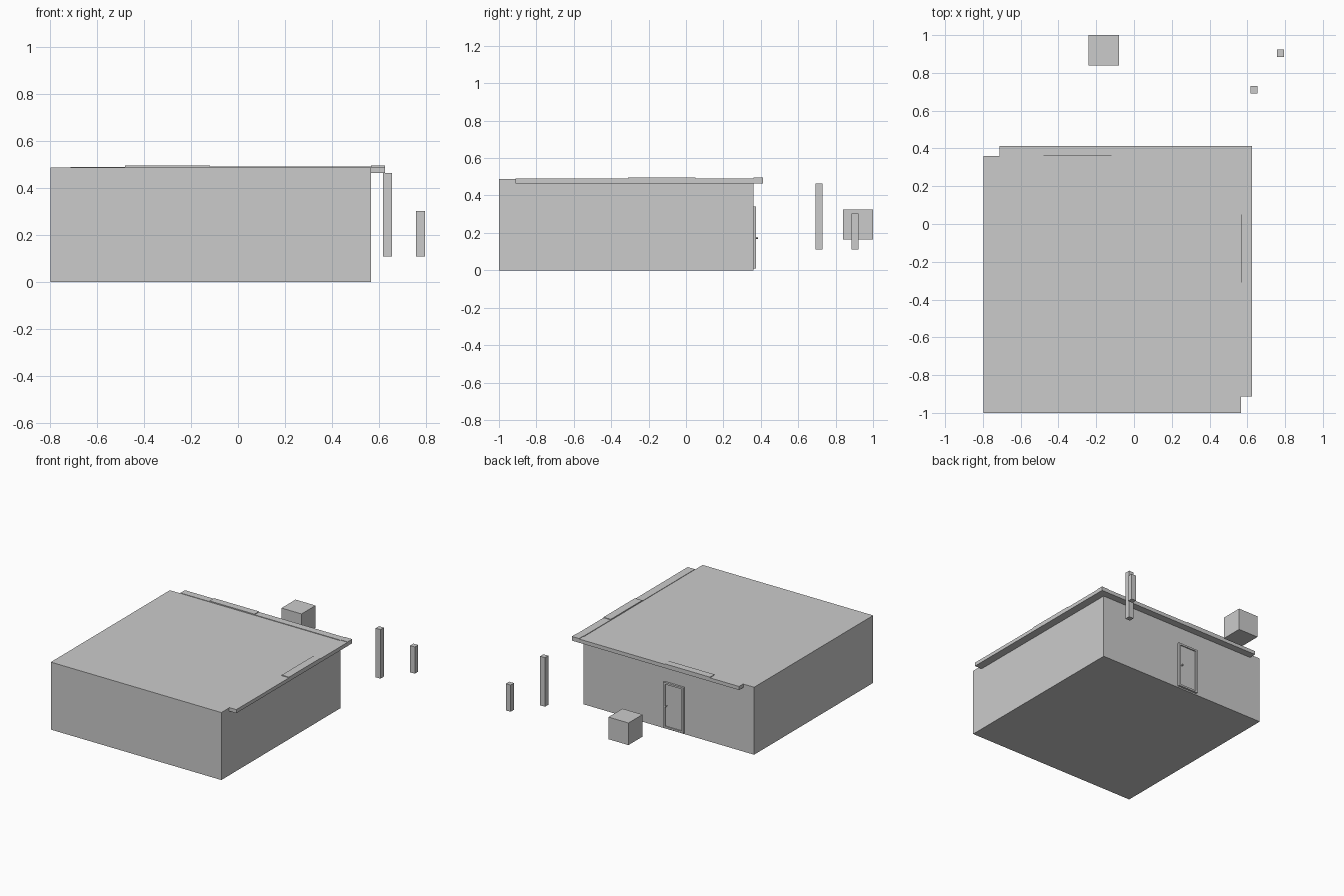
import bpy, bmesh

if "Cube" in bpy.data.objects:
    bpy.data.objects.remove(bpy.data.objects["Cube"])


def box(name, x0, x1, y0, y1, z0, z1):
    bm = bmesh.new()
    bmesh.ops.create_cube(bm, size=1)
    for v in bm.verts:
        v.co = (x1 if v.co.x > 0 else x0,
                y1 if v.co.y > 0 else y0,
                z1 if v.co.z > 0 else z0)
    me = bpy.data.meshes.new(name)
    bm.to_mesh(me)
    bm.free()
    ob = bpy.data.objects.new(name, me)
    bpy.context.collection.objects.link(ob)
    return ob


# Main building block
WX, WY, TOP = 0.567, 0.36, 0.488
box("building", -0.797, WX, -1.0, WY, 0, TOP)

# Roof edging: segments along the right and back edges, middle one raised
EX, EY, EZ = 0.625, 0.412, 0.465
for i, (a, b, top) in enumerate([(-0.912, -0.31, 0.491),
                                 (-0.31, 0.05, 0.496),
                                 (0.05, WY, 0.492)]):
    box(f"right_edging_{i}", WX, EX, a, b, EZ, top)
for i, (a, b, top) in enumerate([(-0.713, -0.48, 0.491),
                                 (-0.48, -0.12, 0.496),
                                 (-0.12, WX, 0.492)]):
    box(f"back_edging_{i}", a, b, WY, EY, EZ, top)
box("corner_edging", WX, EX, WY, EY, EZ, 0.495)

# Door on the back wall: raised frame, recessed leaf, sill and knob
DX0, DX1, DZ0, DZ1, T = -0.24, -0.08, 0.01, 0.34, 0.013
DY = WY + 0.015
box("door_jamb_left", DX0, DX0 + T, WY, DY, DZ0, DZ1)
box("door_jamb_right", DX1 - T, DX1, WY, DY, DZ0, DZ1)
box("door_lintel", DX0 + T, DX1 - T, WY, DY, DZ1 - T, DZ1)
box("door_sill", DX0 + T, DX1 - T, WY, DY, DZ0, DZ0 + T)
box("door_leaf", DX0 + T, DX1 - T, WY, WY + 0.007, DZ0 + T, DZ1 - T)
bpy.ops.mesh.primitive_uv_sphere_add(segments=8, ring_count=6, radius=0.006,
                                     location=(-0.105, 0.38, 0.172))
bpy.context.object.name = "door_knob"
box("knob_stem", -0.107, -0.103, WY, 0.378, 0.170, 0.174)

# Free-standing block and two posts
box("crate", -0.24, -0.08, 0.84, 1.0, 0.165, 0.325)
box("tall_post", 0.617, 0.655, 0.692, 0.73, 0.11, 0.465)
box("short_post", 0.757, 0.795, 0.885, 0.923, 0.11, 0.303)
